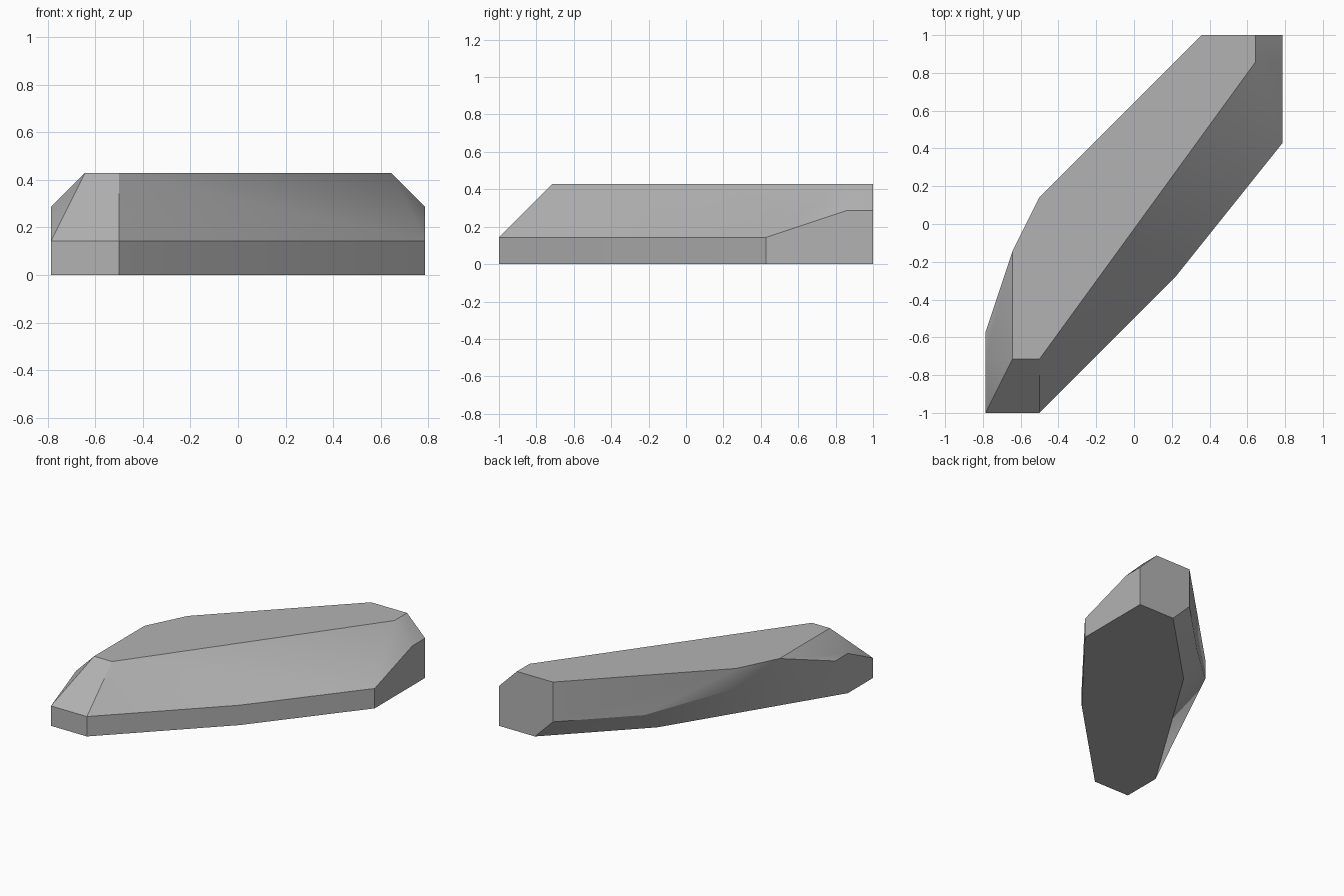
import bpy
import bmesh
import math

cube = bpy.data.objects.get("Cube")
if cube:
    bpy.data.objects.remove(cube, do_unlink=True)

CELL = 1 / 7  # the stone is cut on a regular lattice


def flat_material(name, colour):
    mat = bpy.data.materials.new(name)
    mat.use_nodes = True
    mat.diffuse_color = colour
    mat.node_tree.nodes["Principled BSDF"].inputs["Base Color"].default_value = colour
    return mat


# Corner outlines of the stone from the ground up, in lattice cells
layers = [
    [(0, 0), (2, 0), (7, 5), (11, 10), (11, 14), (9, 14), (5, 10), (0, 2)],
    [(0, 0), (2, 0), (7, 5), (11, 10), (8, 14), (5, 11)],
    [(0, 2), (0, 3), (2, 8), (11, 13), (11, 14)],
    [(1, 2), (2, 2), (10, 13), (10, 14), (8, 14), (2, 8), (1, 6)],
]

# Wrap the corners in a faceted skin
bm = bmesh.new()
for level, outline in enumerate(layers):
    for x, y in outline:
        bm.verts.new(((x - 5.5) * CELL, (y - 7) * CELL, level * CELL))
bmesh.ops.convex_hull(bm, input=bm.verts[:])
bmesh.ops.dissolve_limit(bm, angle_limit=math.radians(1),
                         verts=bm.verts[:], edges=bm.edges[:])
bmesh.ops.recalc_face_normals(bm, faces=bm.faces[:])

mesh = bpy.data.meshes.new("stone_slab")
bm.to_mesh(mesh)
bm.free()
stone = bpy.data.objects.new("stone_slab", mesh)
bpy.context.collection.objects.link(stone)
mesh.materials.append(flat_material("stone_grey", (0.45, 0.45, 0.45, 1)))

# Soften shallow facets, keep the cut edges crisp
bpy.ops.object.select_all(action="DESELECT")
stone.select_set(True)
bpy.context.view_layer.objects.active = stone
bpy.ops.object.shade_smooth_by_angle(angle=math.radians(30))
